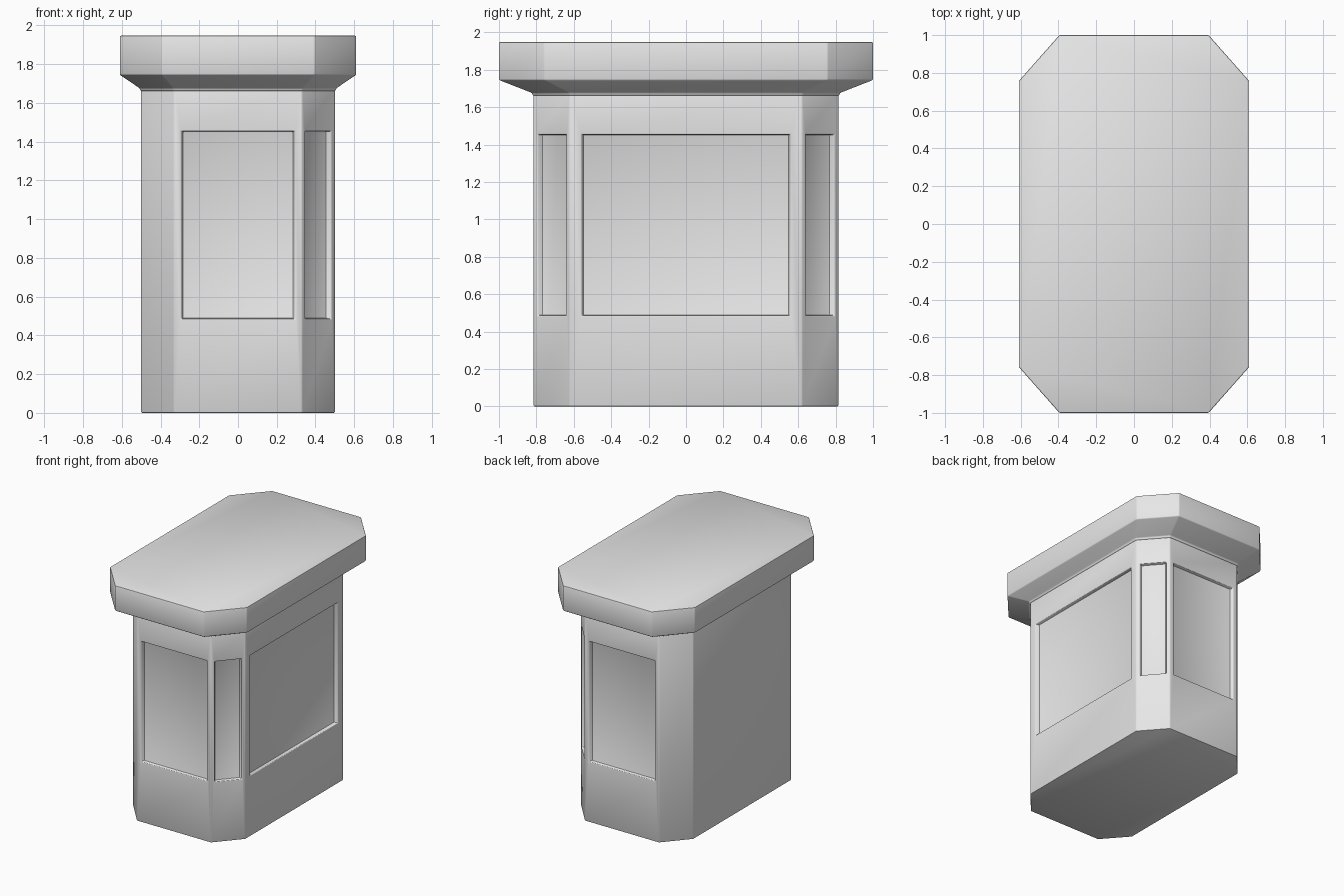
import bpy
import bmesh
from math import radians
from mathutils import Vector

cube = bpy.data.objects.get("Cube")
if cube:
    bpy.data.objects.remove(cube, do_unlink=True)

# Single pale grey finish
grey = bpy.data.materials.new("pale_grey")
grey.use_nodes = True
COLOUR = (0.8, 0.8, 0.8, 1)
grey.diffuse_color = COLOUR
grey.node_tree.nodes["Principled BSDF"].inputs["Base Color"].default_value = COLOUR


def octagon(x, y, cx, cy):
    """Chamfered rectangle, counter-clockwise from the front edge."""
    return [(-cx, -y), (cx, -y), (x, -cy), (x, cy),
            (cx, y), (-cx, y), (-x, cy), (-x, -cy)]


def ring(bm, outline, z):
    return [bm.verts.new((x, y, z)) for x, y in outline]


def bridge(bm, low, high):
    n = len(low)
    return [bm.faces.new((low[i], low[(i + 1) % n], high[(i + 1) % n], high[i]))
            for i in range(n)]


def recess(bm, face, margin, low, high, depth):
    """Replace a side face by a frame around a sunken panel."""
    corners = list(face.verts)
    a, b = corners[0].co.copy(), corners[1].co.copy()
    along = (b - a).normalized()
    inward = Vector((-along.y, along.x, 0))
    bm.faces.remove(face)

    def rectangle(gap, zgap, push):
        left = a + along * gap + inward * push
        right = b - along * gap + inward * push
        return [bm.verts.new((p.x, p.y, z)) for p, z in
                ((left, low + zgap), (right, low + zgap),
                 (right, high - zgap), (left, high - zgap))]

    rim = rectangle(margin, 0, 0)
    floor = rectangle(margin + 0.008, 0.001, depth)
    bridge(bm, corners, rim)
    bridge(bm, rim, floor)
    bm.faces.new(floor)


def finish(bm, name, width):
    """Soften every hard edge and make the object."""
    bm.normal_update()
    hard = [e for e in bm.edges if e.calc_face_angle(0) > radians(15)]
    bmesh.ops.bevel(bm, geom=hard, offset=width, offset_type='OFFSET',
                    segments=2, profile=0.5, affect='EDGES')
    bmesh.ops.recalc_face_normals(bm, faces=bm.faces)
    mesh = bpy.data.meshes.new(name)
    bm.to_mesh(mesh)
    bm.free()
    mesh.materials.append(grey)
    obj = bpy.data.objects.new(name, mesh)
    bpy.context.collection.objects.link(obj)
    bpy.ops.object.select_all(action='DESELECT')
    obj.select_set(True)
    bpy.context.view_layer.objects.active = obj
    bpy.ops.object.shade_smooth_by_angle(angle=radians(35))


# Pedestal body with sunken panels on front, back, left side and left corners
bm = bmesh.new()
outline = octagon(0.5, 0.815, 0.33, 0.62)
base, top = ring(bm, outline, 0), ring(bm, outline, 1.68)
sides = bridge(bm, base, top)
bm.faces.new(base[::-1])
bm.faces.new(top)
margins = [0.037, 0.028, 0.062, 0.028, 0.037]
for side, margin in zip(sides[:5], margins):
    recess(bm, side, margin, 0.486, 1.454, 0.03)
finish(bm, "pedestal_body", 0.006)

# Overhanging top slab with a sloped underside
bm = bmesh.new()
wide = octagon(0.61, 1.0, 0.395, 0.757)
rings = [ring(bm, octagon(0.504, 0.82, 0.332, 0.622), 1.662),
         ring(bm, octagon(0.508, 0.824, 0.334, 0.624), 1.676),
         ring(bm, wide, 1.745), ring(bm, wide, 1.947)]
for low, high in zip(rings, rings[1:]):
    bridge(bm, low, high)
bm.faces.new(rings[0][::-1])
bm.faces.new(rings[-1])
finish(bm, "top_slab", 0.006)
